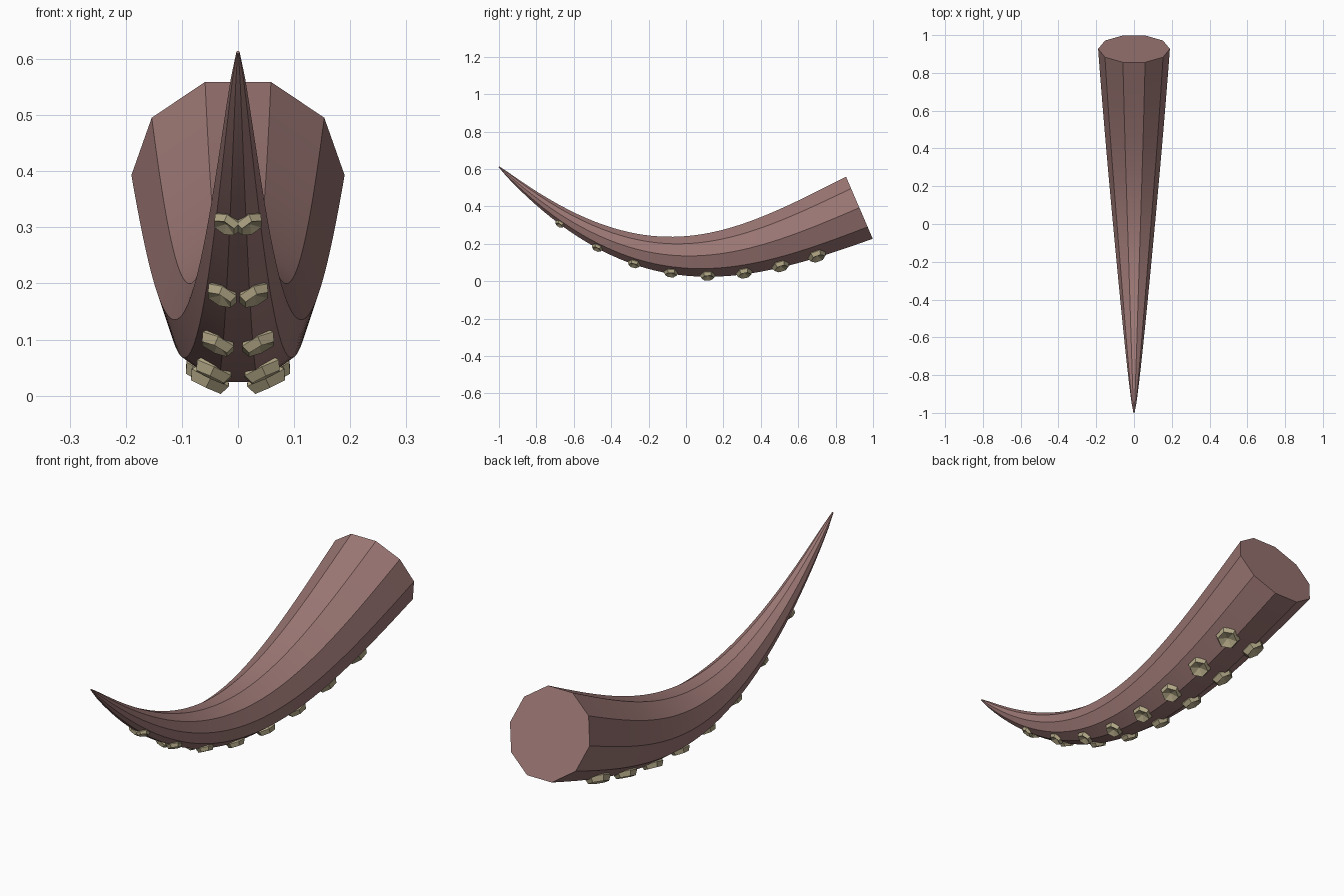
import bpy, bmesh, math
from mathutils import Vector, Matrix

if "Cube" in bpy.data.objects:
    bpy.data.objects.remove(bpy.data.objects["Cube"])

SIDES, RINGS = 10, 44
P = [Vector(p) for p in ((0, .927, .393), (0, .275, .113), (0, -.23, -.087), (0, -1, .612))]


def material(name, color):
    m = bpy.data.materials.new(name)
    m.diffuse_color = (*color, 1)
    m.use_nodes = True
    m.node_tree.nodes["Principled BSDF"].inputs["Base Color"].default_value = m.diffuse_color
    return m


def make_object(name, bm, mat):
    bmesh.ops.recalc_face_normals(bm, faces=bm.faces)
    me = bpy.data.meshes.new(name)
    bm.to_mesh(me)
    bm.free()
    me.materials.append(mat)
    ob = bpy.data.objects.new(name, me)
    bpy.context.collection.objects.link(ob)
    return ob


def frame(t):
    """Centre, tangent, upward normal and radius along the curved spine."""
    s = 1 - t
    c = s**3 * P[0] + 3*s*s*t * P[1] + 3*s*t*t * P[2] + t**3 * P[3]
    d = (s*s * (P[1]-P[0]) + 2*s*t * (P[2]-P[1]) + t*t * (P[3]-P[2])).normalized()
    return c, d, Vector((0, d.z, -d.y)), .003 + .187 * s**.78


skin = material("dusty_pink_skin", (.33, .185, .175))
tan = material("pale_tan", (.45, .39, .24))

# Tapered ten-sided arm swept along the spine
bm = bmesh.new()
rings = []
for i in range(RINGS + 1):
    c, d, n, r = frame(i / RINGS)
    rings.append([bm.verts.new(c + r * (math.cos(a) * Vector((1, 0, 0)) + math.sin(a) * n))
                  for a in (math.tau * k / SIDES for k in range(SIDES))])
for a, b in zip(rings, rings[1:]):
    for k in range(SIDES):
        j = (k + 1) % SIDES
        bm.faces.new((a[k], a[j], b[j], b[k]))
bm.faces.new(rings[0])
bm.faces.new(rings[-1])
arm = make_object("tentacle_arm", bm, skin)
bpy.context.view_layer.objects.active = arm
arm.select_set(True)
bpy.ops.object.shade_smooth_by_angle(angle=math.radians(25))
arm.select_set(False)


# Hexagonal sucker: flared rim with a dished face
def sucker(name, t, side):
    c, d, n, R = frame(t)
    tilt = math.radians(25)
    out = side * math.sin(tilt) * Vector((1, 0, 0)) - math.cos(tilt) * n
    across = out.cross(d)
    r = .018 + .2 * R
    base = c + out * R * .96
    bm = bmesh.new()

    def ring(radius, height):
        return [bm.verts.new(base + out * height + radius * (math.cos(a) * d + math.sin(a) * across))
                for a in (math.tau * k / 6 for k in range(6))]
    low, mid, top = ring(r * .8, -.25 * r), ring(r, 0), ring(r * .8, .45 * r)
    dish = bm.verts.new(base + out * r * .12)
    for k in range(6):
        j = (k + 1) % 6
        bm.faces.new((low[k], low[j], mid[j], mid[k]))
        bm.faces.new((mid[k], mid[j], top[j], top[k]))
        bm.faces.new((top[k], top[j], dish))
    bm.faces.new(low)
    make_object(name, bm, tan)


# Two rows of eight suckers on the underside
for i in range(8):
    for side, label in ((-1, "left"), (1, "right")):
        sucker(f"sucker_{label}_{i + 1}", .148 + i * .099, side)
